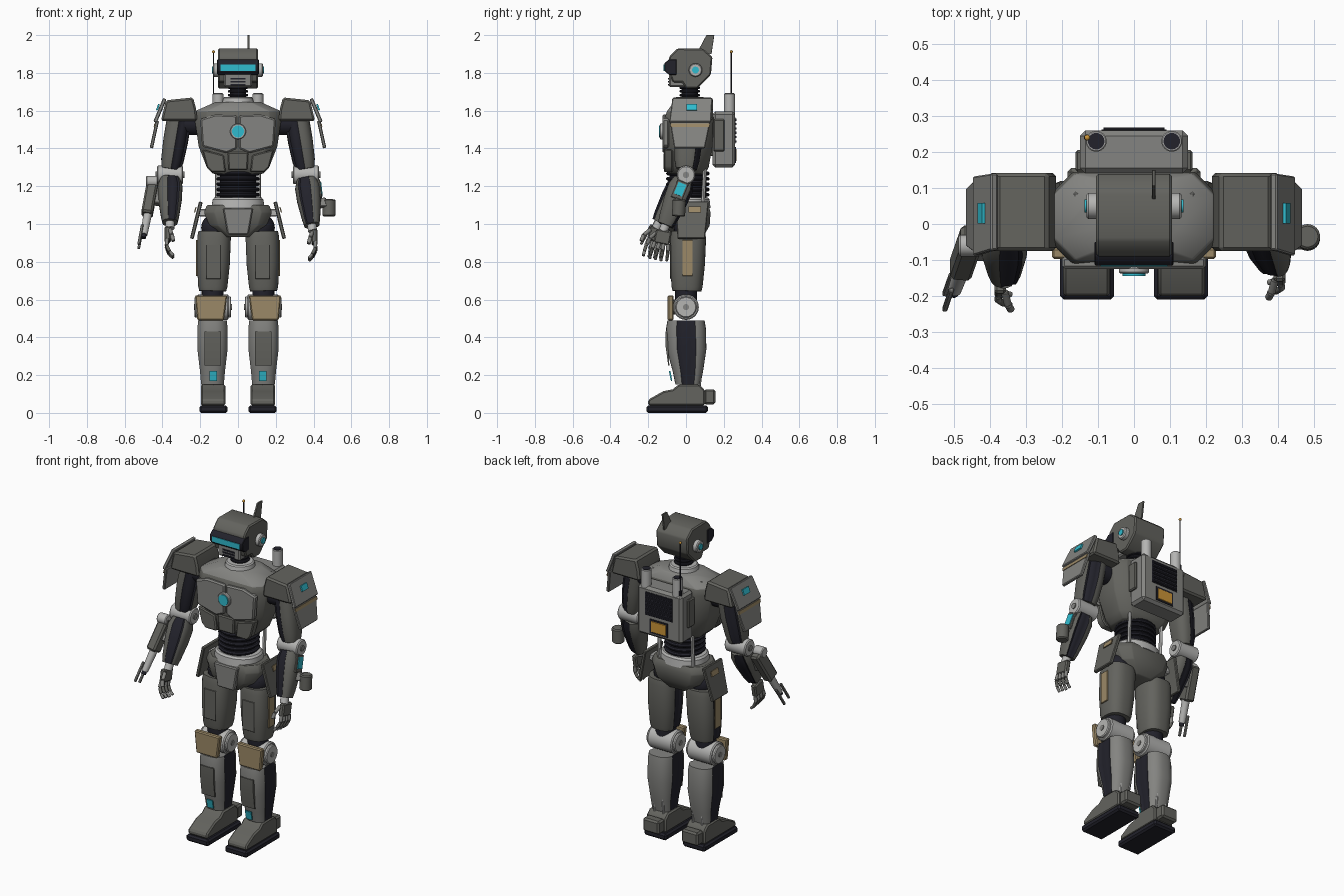
import bpy, bmesh, math
from mathutils import Vector, Matrix

if "Cube" in bpy.data.objects:
    bpy.data.objects.remove(bpy.data.objects["Cube"])

COL = {"dark_grey": (.125, .125, .112), "mid_grey": (.23, .23, .218), "light_grey": (.46, .46, .45),
       "black": (.016, .016, .024), "cyan": (.03, .5, .62), "tan": (.33, .25, .135), "orange": (.6, .3, .04)}
MAT = {}
for k, c in COL.items():
    MAT[k] = bpy.data.materials.new(k)
    MAT[k].diffuse_color = (*c, 1)
D, G, L, K, C, T, O = COL.keys()


def finish(name, bm, mats, bevel=0.0, rule=None):
    bmesh.ops.recalc_face_normals(bm, faces=bm.faces)
    if bevel:
        es = [e for e in bm.edges if e.calc_face_angle(0) > .5]
        bmesh.ops.bevel(bm, geom=es, offset=bevel, segments=1, affect='EDGES', clamp_overlap=True)
    bm.normal_update()
    if rule:
        for f in bm.faces:
            f.material_index = rule(f)
    me = bpy.data.meshes.new(name)
    bm.to_mesh(me)
    bm.free()
    ob = bpy.data.objects.new(name, me)
    bpy.context.collection.objects.link(ob)
    for m in ([mats] if isinstance(mats, str) else mats):
        me.materials.append(MAT[m])
    bpy.context.view_layer.objects.active = ob
    ob.select_set(True)
    bpy.ops.object.shade_smooth_by_angle()
    ob.select_set(False)
    return ob


def box(name, c, size, mat, bevel=.006, M=Matrix()):
    bm = bmesh.new()
    bmesh.ops.create_cube(bm, size=1, matrix=M @ Matrix.Translation(c) @ Matrix.Diagonal((*size, 1)))
    return finish(name, bm, mat, bevel)


def tube(name, a, b, r, mat, r2=None, seg=24, bevel=0.0):
    a, b = Vector(a), Vector(b)
    M = Matrix.Translation((a + b) / 2) @ (b - a).to_track_quat('Z', 'Y').to_matrix().to_4x4()
    bm = bmesh.new()
    bmesh.ops.create_cone(bm, cap_ends=True, segments=seg, radius1=r, radius2=r if r2 is None else r2,
                          depth=(b - a).length, matrix=M)
    return finish(name, bm, mat, bevel)


def ball(name, c, r, mat):
    bm = bmesh.new()
    bmesh.ops.create_uvsphere(bm, u_segments=20, v_segments=12, radius=r, matrix=Matrix.Translation(c))
    return finish(name, bm, mat)


def skin(bm, rings):
    vs = [[bm.verts.new(p) for p in r] for r in rings]
    n = len(vs[0])
    faces = [[bm.faces.new((a[j], a[(j + 1) % n], b[(j + 1) % n], b[j])) for j in range(n)]
             for a, b in zip(vs, vs[1:])]
    bm.faces.new(vs[0])
    bm.faces.new(vs[-1])
    return faces


def prism(name, pts, lo, hi, mat, axis='x', bevel=.006):
    bm = bmesh.new()
    skin(bm, [[(w, p, q) if axis == 'x' else (p, w, q) for p, q in pts] for w in (lo, hi)])
    return finish(name, bm, mat, bevel)


def slab(name, top, bot, th, mat, bevel=.004):
    """Sloped plate; each end is (x, z, y_low, y_high)."""
    d = Vector((bot[0] - top[0], 0, bot[1] - top[1])).normalized()
    n = Vector((-d.z, 0, d.x)) * th
    q = [Vector((e[0], y, e[1])) for e, y in ((top, top[2]), (top, top[3]), (bot, bot[3]), (bot, bot[2]))]
    bm = bmesh.new()
    sg = 1 if n.x * top[0] > 0 else -1
    skin(bm, [[p for p in q], [p + n * sg for p in q]])
    return finish(name, bm, mat, bevel)


def hull(name, rings, mats, rule=None, bevel=.005):
    """Chamfered box sections: (z, half_x, y0, y1, chamfer)."""
    bm = bmesh.new()
    skin(bm, [[(x, y, z) for x, y in ((h, a + c), (h, b - c), (h - c, b), (c - h, b), (-h, b - c), (-h, a + c),
                                      (c - h, a), (h - c, a))] for z, h, a, b, c in rings])
    return finish(name, bm, mats, bevel, rule)


def frame(a, b):
    w = (Vector(a) - Vector(b)).normalized()
    u = (Vector((1, 0, 0)) - w * w.x).normalized()
    M = Matrix((u, w.cross(u), w)).transposed().to_4x4()
    return Matrix.Translation(a) @ M


def limb(name, a, b, secs, mat, gaps=(), width=20, n=2.6):
    """Rounded shell from a to b; sections (t, rx, ry, y_shift); gaps are sunk black channels."""
    M, ln, N = frame(a, b), (Vector(a) - Vector(b)).length, 48
    near = lambda d: any(abs((d - g + 180) % 360 - 180) < width for g in gaps)
    p = lambda v: math.copysign(abs(v) ** (2 / n), v)
    rings = []
    for t, rx, ry, oy in secs:
        r = []
        for j in range(N):
            d = math.radians(j * 360 / N)
            s = .88 if near(j * 360 / N) else 1
            r.append(M @ Vector((p(math.cos(d)) * rx * s, p(math.sin(d)) * ry * s + oy, -t * ln)))
        rings.append(r)
    bm = bmesh.new()
    for row in skin(bm, rings):
        for j, f in enumerate(row):
            f.material_index = int(near(j * 360 / N) or near((j + 1) * 360 / N))
    return finish(name, bm, (mat, K))


# Legs
for s in (-1, 1):
    X = lambda x: s * x
    cx = X(.13)
    box("sole", (cx, -.047, .02), (.15, .325, .04), K, .01)
    prism("foot", [(-.2, .04), (-.2, .07), (-.12, .115), (-.07, .125), (-.04, .15), (.07, .15), (.1, .12), (.1, .04)],
          X(.067), X(.197), D, 'x', .008)
    box("heel", (cx, .125, .085), (.11, .06, .08), D, .01)
    tube("ankle", (cx, .01, .12), (cx, .01, .24), .045, K)
    for dx in (-.03, .03):
        tube("ankle_rod", (cx + dx, .07, .12), (cx + dx, .085, .3), .007, L, seg=10)
    limb("shin", (X(.135), 0, .49), (X(.135), 0, .15),
         [(0, .08, .098, 0), (.12, .085, .105, 0), (.45, .085, .105, .003), (.8, .07, .08, .01), (1, .064, .066, .01)],
         G, (0, 180), 19)
    prism("shin_panel", [(-.109, .43), (-.109, .36), (-.094, .25), (-.088, .25), (-.1, .43)], X(.09), X(.178), D, 'x', 0)
    prism("shin_lamp", [(-.091, .222), (-.08, .17), (-.073, .17), (-.082, .222)], X(.11), X(.15), C, 'x', 0)
    # Knee
    tube("knee_hub", (X(.05), 0, .56), (X(.215), 0, .56), .068, L, bevel=.006)
    tube("knee_cap_disc", (X(.036), 0, .56), (X(.23), 0, .56), .056, L, bevel=.005)
    tube("knee_bolt", (X(.032), 0, .56), (X(.234), 0, .56), .016, G, seg=16)
    hull_pts = [(X(.057), .622), (X(.228), .622), (X(.215), .49), (X(.075), .49)]
    prism("knee_pad", hull_pts, -.097, -.066, T, 'y', .006)
    box("knee_pad_mount", (X(.14), -.05, .56), (.09, .05, .08), D)
    # Thigh
    tube("thigh_core", (X(.13), 0, 1.0), (X(.135), 0, .56), .058, K)
    limb("thigh", (X(.127), .012, .96), (X(.135), .005, .645),
         [(0, .085, .088, 0), (.1, .09, .095, 0), (.55, .088, .092, 0), (.93, .078, .082, 0), (1, .072, .076, 0)],
         D, (180,), 12)
    box("thigh_panel", (X(.13), -.083, .8), (.08, .006, .18), D, .002)
    box("thigh_side_stripe", (X(.218), .008, .82), (.009, .055, .19), T, .002)
    # Hip skirt
    slab("hip_plate", (X(.187), 1.115, -.055, .12), (X(.235), .92, -.045, .1), .02, D)
    slab("hip_plate_mark", (X(.219), 1.09, .012, .08), (X(.227), 1.06, .012, .08), .006, T, 0)
    box("hip_bracket", (X(.18), .03, 1.06), (.06, .06, .04), L)
    ball("hip_joint", (X(.12), .01, .98), .075, K)

# Pelvis and waist
hull("pelvis", [(.93, .075, -.075, .09, .03), (.99, .15, -.1, .125, .045), (1.06, .18, -.105, .13, .055),
                (1.1, .165, -.095, .12, .055)], D)
prism("pelvis_front_plate", [(-.08, 1.085), (.08, 1.085), (.055, .945), (-.055, .945)], -.122, -.09, G, 'y')
limb("waist_ring", (0, .01, 1.14), (0, .01, 1.085), [(0, .125, .105, 0), (.2, .135, .115, 0), (1, .14, .12, 0)], L, n=2.2)
tube("waist_core", (0, .01, 1.12), (0, .01, 1.3), .098, K)
for i in range(5):
    tube("waist_rib", (0, .01, 1.145 + i * .028), (0, .01, 1.165 + i * .028), .115, K, bevel=.007)
for s in (-1, 1):
    tube("waist_piston", (s * .112, .09, 1.1), (s * .112, .1, 1.32), .01, L, seg=12)

# Torso
hull("torso", [(1.265, .13, -.085, .1, .04), (1.3, .165, -.1, .12, .05), (1.41, .208, -.112, .14, .06),
               (1.56, .23, -.112, .145, .06), (1.6, .222, -.1, .14, .06), (1.645, .12, -.065, .12, .05)],
     (D, G), lambda f: int(f.normal.z > .35))
for s in (-1, 1):
    P = lambda pts: [(s * x, z) for x, z in pts]
    prism("chest_plate", P([(.005, 1.575), (.12, 1.58), (.2, 1.555), (.19, 1.41), (.06, 1.375), (.005, 1.4)]),
          -.125, -.09, G, 'y', .008)
    prism("rib_plate", P([(.075, 1.365), (.19, 1.395), (.165, 1.3), (.14, 1.275), (.065, 1.275)]), -.117, -.07, D, 'y')
    box("shoulder_yoke", (s * .14, .03, 1.6), (.06, .12, .05), G)
prism("belly_plate", [(-.055, 1.38), (.055, 1.38), (.05, 1.285), (-.05, 1.285)], -.118, -.07, D, 'y')
tube("chest_ring", (0, -.12, 1.49), (0, -.138, 1.49), .042, L, bevel=.004)
tube("chest_lamp", (0, -.13, 1.49), (0, -.144, 1.49), .032, C)
tube("collar", (0, .02, 1.62), (0, .02, 1.672), .09, L, .078, bevel=.006)
tube("neck", (0, .02, 1.65), (0, .02, 1.76), .043, K)
for i in range(3):
    tube("neck_rib", (0, .02, 1.675 + i * .02), (0, .02, 1.689 + i * .02), .054, K, bevel=.004)

# Head
prism("head", [(-.09, 1.885), (-.045, 1.93), (.09, 1.928), (.14, 1.885), (.132, 1.79), (.06, 1.718), (0, 1.718),
               (-.02, 1.75), (-.07, 1.75), (-.085, 1.79)], -.106, .106, D, 'x', .007)
box("jaw", (0, -.045, 1.762), (.15, .09, .075), G, .008)
for i in range(3):
    box("mouth_slot", (0, -.09, 1.737 + i * .016), (.08, .008, .009), K, 0)
prism("visor", [(-.09, 1.872), (-.115, 1.85), (-.113, 1.81), (-.09, 1.79), (-.05, 1.79), (-.05, 1.872)],
      -.11, .11, K, 'x', .003)
box("visor_lamp", (0, -.114, 1.828), (.185, .008, .034), C, 0)
for s in (-1, 1):
    tube("ear", (s * .1, .05, 1.815), (s * .132, .05, 1.815), .036, L, bevel=.005)
    tube("ear_lamp", (s * .13, .05, 1.815), (s * .138, .05, 1.815), .018, C)
prism("head_fin", [(.055, 1.9), (.135, 1.9), (.15, 2), (.108, 2)], .05, .06, D, 'x', .001)

# Backpack
box("backpack", (0, .2, 1.447), (.3, .12, .295), G, .015)
box("backpack_mount", (0, .13, 1.46), (.26, .06, .2), D)
for s in (-1, 1):
    box("backpack_pod", (s * .148, .175, 1.47), (.03, .06, .17), D)
    tube("exhaust", (s * .105, .23, 1.56), (s * .105, .23, 1.69), .029, L, bevel=.003)
    tube("exhaust_hole", (s * .105, .23, 1.685), (s * .105, .23, 1.693), .023, K)
box("vent_panel", (0, .26, 1.495), (.18, .006, .14), K, 0)
for i in range(6):
    box("vent_slat", (0, .264, 1.437 + i * .023), (.17, .009, .012), K, .002)
box("backpack_hatch", (0, .261, 1.365), (.12, .007, .085), K, 0)
box("backpack_light", (0, .263, 1.365), (.1, .009, .066), O, .002)
tube("antenna_base", (-.13, .24, 1.58), (-.13, .24, 1.62), .009, K, seg=10)
tube("antenna", (-.13, .24, 1.6), (-.13, .24, 1.91), .0035, K, seg=8)
ball("antenna_tip", (-.13, .24, 1.912), .008, O)

# Arms
for s in (-1, 1):
    X = lambda x: s * x
    A = lambda d: d if s > 0 else 180 - d
    prism("shoulder_pad", [(X(.215), 1.545), (X(.222), 1.61), (X(.238), 1.67), (X(.382), 1.655), (X(.408), 1.545)],
          -.075, .142, D, 'y', .01)
    slab("shoulder_flap_upper", (X(.378), 1.66, -.072, .14), (X(.43), 1.535, -.088, .132), .02, G)
    slab("shoulder_flap_lower", (X(.418), 1.545, -.086, .13), (X(.45), 1.4, -.062, .1), .018, G)
    slab("shoulder_lamp", (X(.414), 1.632, .002, .058), (X(.426), 1.6, .002, .058), .009, C, 0)
    slab("shoulder_stripe", (X(.437), 1.531, -.083, .127), (X(.441), 1.512, -.08, .124), .006, T, 0)
    tube("shoulder_axle", (X(.18), .02, 1.53), (X(.33), .02, 1.53), .06, K)
    elbow = (X(.36), 0, 1.26)
    limb("upper_arm", (X(.31), .02, 1.56), elbow,
         [(0, .066, .07, 0), (.4, .066, .075, 0), (.75, .06, .066, 0), (.9, .05, .055, 0)], D, (A(-125), A(60)), 30)
    tube("elbow_hub", (X(.29), 0, 1.26), (X(.43), 0, 1.26), .049, L, bevel=.006)
    tube("elbow_bolt", (X(.284), 0, 1.26), (X(.436), 0, 1.26), .017, G, seg=16)
    wrist = (.392, -.112, .985) if s > 0 else (-.36, -.145, 1.0)
    limb("forearm", elbow, wrist, [(.1, .052, .055, 0), (.25, .066, .068, 0), (.5, .063, .064, 0), (.85, .048, .05, 0),
                                   (.97, .04, .042, 0)], D, (A(-110), A(70)), 24)
    F = frame(elbow, wrist)
    # Hand
    tube("wrist", F @ Vector((0, 0, -.26)), F @ Vector((0, 0, -.325)), .024, L, seg=16)
    H = Matrix.Translation(F @ Vector((0, 0, -.3))) @ Matrix.Rotation(-.2, 4, 'X')
    box("palm", (X(.012), 0, -.055), (.032, .085, .075), D, .007, H)
    for i in range(4):
        y = -.036 + .024 * i
        path = [(.016, y, -.085), (.018, y * 1.15, -.122), (.002, y * 1.25, -.155), (-.018, y * 1.25, -.178 + .006 * (i == 3))]
        pts = [H @ Vector((X(p[0]), p[1], p[2])) for p in path]
        for k in range(3):
            tube("finger", pts[k], pts[k + 1], .0105 - .001 * k, G if k != 1 else D, seg=10, bevel=.002)
    th = [H @ Vector(p) for p in ((X(0), -.035, -.035), (X(-.01), -.065, -.07), (X(-.018), -.072, -.105))]
    for k in range(2):
        tube("thumb", th[k], th[k + 1], .011, G, seg=10, bevel=.002)
    if s > 0:  # forearm display and canister
        box("forearm_screen_mount", (.062, 0, -.095), (.016, .066, .1), D, .004, F)
        box("forearm_screen", (.07, 0, -.09), (.009, .045, .066), C, 0, F)
        box("canister_mount", (.07, .01, -.165), (.04, .03, .05), G, .004, F)
        tube("canister", (.482, -.04, 1.04), (.482, -.035, 1.13), .035, D, bevel=.006)
    else:  # forearm tool
        Q = frame((-.447, -.025, 1.24), (-.515, -.22, .875))
        box("tool_body", (0, 0, -.12), (.06, .075, .2), D, .01, Q)
        box("tool_mount", (.045, .01, -.1), (.05, .04, .09), G, .004, Q)
        tube("tool_drum", (-.487, -.06, 1.225), (-.425, -.06, 1.225), .03, L, bevel=.005)
        tube("tool_barrel", Q @ Vector((.004, 0, -.2)), Q @ Vector((.004, 0, -.34)), .023, L, .019)
        for y in (-.024, .024):
            box("tool_prong", (-.012, y, -.355), (.014, .014, .12), G, .003, Q)
        tube("tool_muzzle", Q @ Vector((.004, 0, -.34)), Q @ Vector((.004, 0, -.36)), .014, K)

for m in bpy.data.materials:
    if m.users and not m.is_grease_pencil:
        m.use_nodes = True
        m.node_tree.nodes["Principled BSDF"].inputs["Base Color"].default_value = m.diffuse_color
